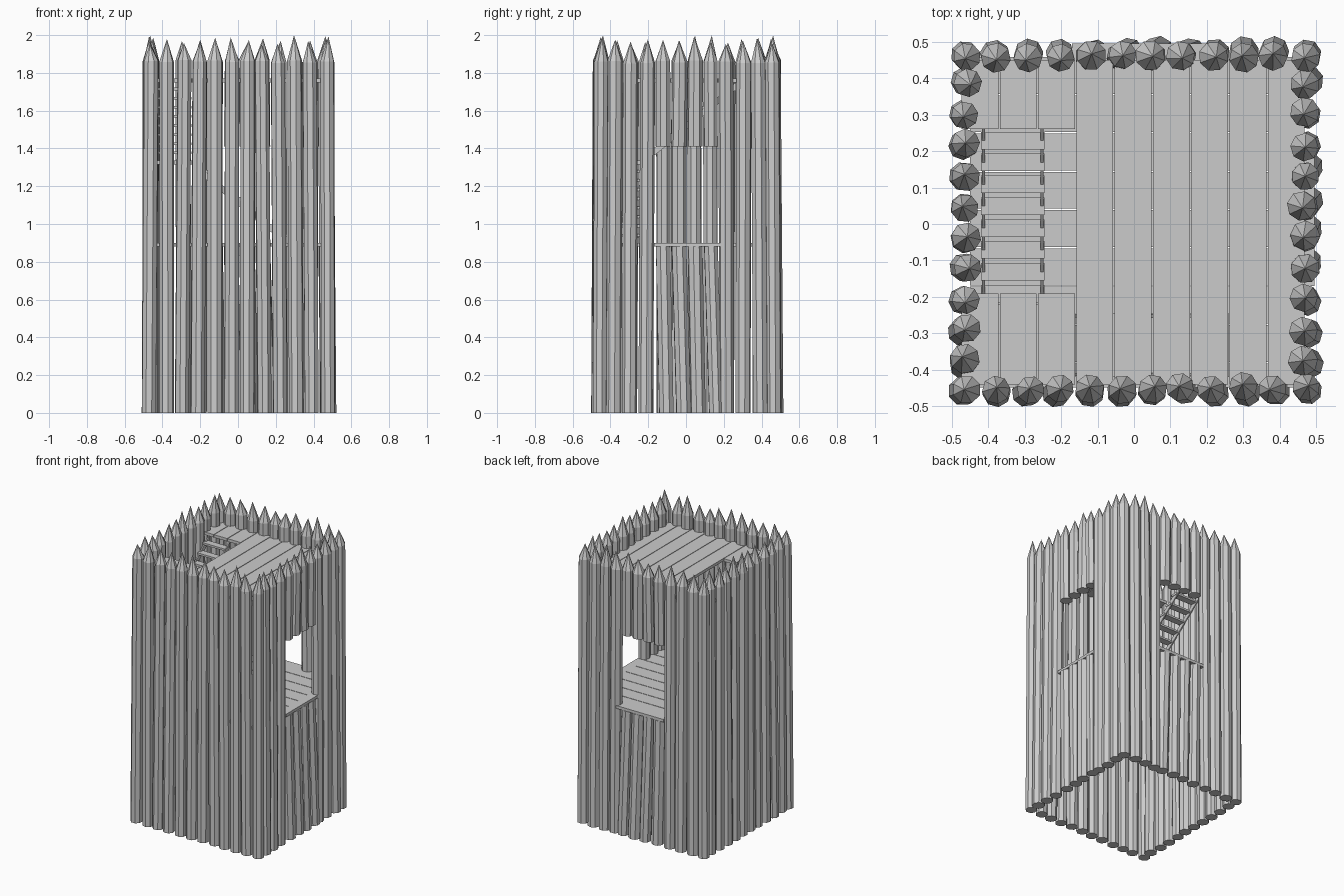
import bpy, bmesh, math, random
from mathutils import Vector

random.seed(7)
cube = bpy.data.objects.get("Cube")
if cube:
    bpy.data.objects.remove(cube, do_unlink=True)

wood = bpy.data.materials.new("grey_wood")
wood.use_nodes = True
GREY = (0.6, 0.6, 0.6, 1)
wood.diffuse_color = GREY
wood.node_tree.nodes["Principled BSDF"].inputs["Base Color"].default_value = GREY

SIDES = 8
MID, TOP = 0.90, 1.77            # floor heights
SILL, LINTEL = 0.88, 1.41        # opening heights


def finish(name, bm):
    bmesh.ops.recalc_face_normals(bm, faces=bm.faces)
    mesh = bpy.data.meshes.new(name)
    bm.to_mesh(mesh)
    bm.free()
    mesh.materials.append(wood)
    obj = bpy.data.objects.new(name, mesh)
    bpy.context.collection.objects.link(obj)
    return obj


def box(bm, x0, x1, y0, y1, z0, z1):
    verts = bmesh.ops.create_cube(bm, size=1)["verts"]
    for v in verts:
        v.co = Vector((x1 if v.co.x > 0 else x0,
                       y1 if v.co.y > 0 else y0,
                       z1 if v.co.z > 0 else z0))


def log(bm, low, high, r0, r1, tip=None):
    """Octagonal log between two points, flat ended or sharpened."""
    turn = random.uniform(0, math.tau)
    rings = []
    for c, r in ((low, r0), (high, r1)):
        rings.append([bm.verts.new((c.x + r * math.cos(turn + math.tau * k / SIDES),
                                    c.y + r * math.sin(turn + math.tau * k / SIDES),
                                    c.z)) for k in range(SIDES)])
    apex = bm.verts.new(tip) if tip else None
    for k in range(SIDES):
        n = (k + 1) % SIDES
        bm.faces.new((rings[0][k], rings[0][n], rings[1][n], rings[1][k]))
        if apex:
            bm.faces.new((rings[1][k], rings[1][n], apex))
    bm.faces.new(rings[0])
    if not apex:
        bm.faces.new(rings[1])


def jitter(a):
    return random.uniform(-a, a)


def wall(name, spots, opening=False):
    """Row of sharpened logs; the logs inside the opening are split in two."""
    bm = bmesh.new()
    for x, y in spots:
        along = y if abs(x) > abs(y) else x
        split = opening and -0.14 < along < 0.17
        head = Vector((x + jitter(0.006), y + jitter(0.006), 1.86 + jitter(0.01)))
        foot = Vector((x * 1.02 + jitter(0.006), y * 1.02 + jitter(0.006), 0))
        r = 0.040 + jitter(0.002)
        tip = (head.x + jitter(0.008), head.y + jitter(0.008), random.uniform(1.95, 2.0))
        if split:
            # short leaning log below the opening, hanging log above it
            lean = Vector((0, 0.02, 0)) if abs(x) > abs(y) else Vector((0.02, 0, 0))
            log(bm, foot + lean, Vector((x, y, SILL)), r, r)
            log(bm, Vector((x, y, LINTEL)), head, r, r, tip)
        else:
            log(bm, foot, head, r, r, tip)
    return finish(name, bm)


# Palisade walls
row = [-0.457 + 0.084 * i for i in range(12)]
column = [-0.375 + 0.0845 * i for i in range(10)]
wall("front_wall", [(x, -0.45) for x in row])
wall("back_wall", [(x, 0.46) for x in row], True)
wall("left_wall", [(0.465, y) for y in column], True)
wall("right_wall", [(-0.459, y) for y in column])

# Middle floor, planks running sideways
PLANK, GAP = 0.105, 0.002
bm = bmesh.new()
for i in range(9):
    y0 = -0.485 + PLANK * i
    box(bm, -0.45, 0.455, max(y0, -0.45) + GAP, y0 + PLANK - GAP, SILL, MID)
finish("middle_floor", bm)

# Upper floor, planks running front to back with a stair hole
HOLE_FRONT, HOLE_BACK, HOLE_SIDE = -0.19, 0.26, -0.15
bm = bmesh.new()
for i in range(9):
    x0 = -0.475 + PLANK * i
    spans = [(-0.44, 0.45)]
    if x0 + PLANK < HOLE_SIDE:
        spans = [(-0.44, HOLE_FRONT), (HOLE_BACK, 0.45)]
    for y0, y1 in spans:
        box(bm, x0 + GAP, x0 + PLANK - GAP, y0, y1, TOP - 0.02, TOP)
finish("upper_floor", bm)

# Sills under the two openings
bm = bmesh.new()
box(bm, 0.44, 0.495, -0.17, 0.2, SILL, MID)
finish("left_sill", bm)
bm = bmesh.new()
box(bm, -0.17, 0.2, 0.44, 0.495, SILL, MID)
finish("back_sill", bm)

# Two stair flights meeting at a corner landing
STEPS, RUN = 8, 0.06
RISE = (TOP - MID) / (2 * STEPS + 2)
LANDING = (MID + TOP) / 2


def flight(name, start, base, place):
    """Treads and two stringers; place maps (along, across) to a plan point."""
    bm = bmesh.new()

    def part(a0, a1, c0, c1, z0, z1):
        (xa, ya), (xb, yb) = place(a0, c0), place(a1, c1)
        box(bm, min(xa, xb), max(xa, xb), min(ya, yb), max(ya, yb), z0, z1)

    for i in range(STEPS):
        a, z = start + RUN * i, base + RISE * (i + 1)
        part(a, a + RUN - 0.012, -0.42, -0.245, z - 0.014, z)
    for c in (-0.417, -0.256):
        ends = []
        for s in (0, STEPS):
            for dz in (-0.035, 0.005):
                for w in (0, 0.008):
                    x, y = place(start + RUN * s, c + w)
                    ends.append(bm.verts.new((x, y, base + RISE * (s + 0.5) + dz)))
        bmesh.ops.convex_hull(bm, input=ends)
    return finish(name, bm)


flight("upper_stair", -0.215, LANDING, lambda a, c: (c, a))
flight("lower_stair", -0.26, MID, lambda a, c: (-a, c))
bm = bmesh.new()
box(bm, -0.43, -0.22, -0.43, -0.22, LANDING - 0.02, LANDING)
finish("stair_landing", bm)
